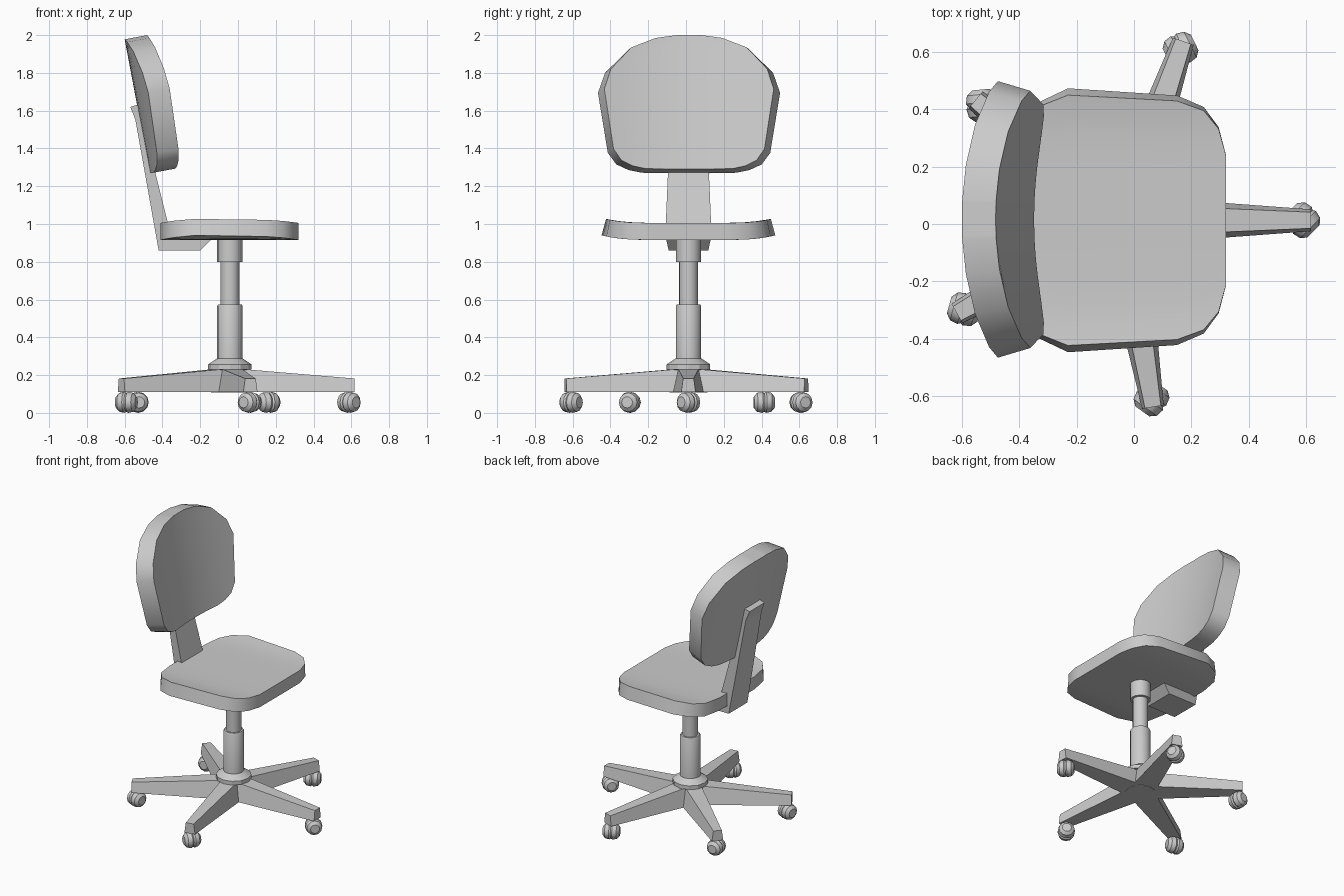
import bpy, bmesh, math
from mathutils import Vector, Matrix

if "Cube" in bpy.data.objects:
    bpy.data.objects.remove(bpy.data.objects["Cube"])

CX, CY = -0.043, 0.013   # axis of the column


def finish(name, bm, smooth=None):
    bmesh.ops.recalc_face_normals(bm, faces=bm.faces)
    me = bpy.data.meshes.new(name)
    bm.to_mesh(me)
    bm.free()
    ob = bpy.data.objects.new(name, me)
    bpy.context.collection.objects.link(ob)
    if smooth:
        bpy.ops.object.select_all(action='DESELECT')
        bpy.context.view_layer.objects.active = ob
        ob.select_set(True)
        bpy.ops.object.shade_smooth_by_angle(angle=math.radians(smooth))
    return ob


def loft(bm, rings):
    """Skin a list of closed point rings and cap both ends."""
    vs = [[bm.verts.new(p) for p in r] for r in rings]
    n = len(vs[0])
    for a, b in zip(vs, vs[1:]):
        for i in range(n):
            bm.faces.new((a[i], a[(i + 1) % n], b[(i + 1) % n], b[i]))
    bm.faces.new(vs[0])
    bm.faces.new(vs[-1])


def lathe(name, profile, sides, matrix, smooth=35):
    bm = bmesh.new()
    loft(bm, [[matrix @ Vector((r * math.cos(2 * math.pi * i / sides),
                                r * math.sin(2 * math.pi * i / sides), z))
               for i in range(sides)] for r, z in profile])
    return finish(name, bm, smooth)


def panel(name, rows, half, lift, power, thick, matrix, cols=12):
    """Curved cushion: rows are (length position, half width); bent up at the sides."""
    bm = bmesh.new()
    layers = []
    for side in (0, 1):
        grid = []
        for u, h in rows:
            line = []
            for j in range(cols + 1):
                y = h * (2 * j / cols - 1)
                t = abs(y) / half
                slope = math.copysign(power * lift / half * t ** (power - 1), y)
                n = Vector((0, -slope, 1)).normalized()
                p = Vector((u, y, lift * t ** power)) + n * thick * side
                line.append(bm.verts.new(matrix @ p))
            grid.append(line)
        for a, b in zip(grid, grid[1:]):
            for j in range(cols):
                bm.faces.new((a[j], a[j + 1], b[j + 1], b[j]))
        layers.append(grid)
    # rim joining the two surfaces
    def border(g):
        return (g[0] + [r[-1] for r in g[1:-1]] + g[-1][::-1]
                + [r[0] for r in g[-2:0:-1]])
    lo, hi = border(layers[0]), border(layers[1])
    for i in range(len(lo)):
        k = (i + 1) % len(lo)
        bm.faces.new((lo[i], lo[k], hi[k], hi[i]))
    return finish(name, bm, 35)


# seat cushion
panel("seat",
      [(-.41, .2), (-.39, .33), (-.335, .41), (-.23, .46), (.15, .435),
       (.243, .395), (.295, .325), (.32, .23)],
      .46, .025, 5, .09, Matrix.Translation((0, CY, .915)))

# backrest: length axis runs up the tilted back, thickness points forward (+x)
a = math.radians(10.7)
up = Vector((-math.sin(a), 0, math.cos(a)))
fwd = Vector((math.cos(a), 0, math.sin(a)))
m = Matrix((up, Vector((0, 1, 0)), fwd)).transposed().to_4x4()
m.translation = (-.466, CY + .003, 1.268)
panel("backrest",
      [(0, .25), (.012, .32), (.04, .385), (.1, .43), (.42, .482),
       (.53, .445), (.65, .33), (.705, .19), (.722, .07)],
      .48, .07, 2, .12, m)

# back support bracket: side profile (x, z, half width)
bracket = [(-.42, .86, .105), (-.2, .86, .105), (-.14, .92, .118), (-.352, .92, .118),
           (-.37, 1.0, .12), (-.44, 1.28, .108), (-.485, 1.55, .09),
           (-.52, 1.635, .085), (-.57, 1.62, .085), (-.543, 1.55, .09)]
bm = bmesh.new()
loft(bm, [[(x, CY + s * w, z) for x, z, w in bracket] for s in (-1, 1)])
finish("back_support", bm)

# telescopic column and base hub
axis = Matrix.Translation((CX, CY, 0))
lathe("column",
      [(.067, .25), (.067, .565), (.062, .575), (.05, .575), (.05, .80),
       (.067, .80), (.067, .93)], 16, axis)
lathe("hub", [(.1, .107), (.085, .225), (.115, .23), (.115, .257), (.07, .287)], 12, axis, 25)

# five legs with twin-wheel casters
for i, deg in enumerate((0, 71, 140.5, 209.5, 279.5), 1):
    turn = axis @ Matrix.Rotation(math.radians(deg), 4, 'Z')
    bm = bmesh.new()
    loft(bm, [[turn @ Vector(p) for p in
               ((x, -b, .11), (x, b, .11), (x, t, top), (x, -t, top))]
              for x, b, t, top in ((.03, .085, .055, .235), (.66, .038, .028, .182))])
    finish(f"leg_{i}", bm)
    wheel = (turn @ Matrix.Translation((.63, 0, .056)) @ Matrix.Rotation(math.radians(45), 4, 'Z')
             @ Matrix.Rotation(math.radians(90), 4, 'X'))
    lathe(f"caster_{i}",
          [(.03, -.055), (.05, -.038), (.056, -.01), (.05, 0), (.056, .01),
           (.05, .038), (.03, .055)], 12, wheel)
